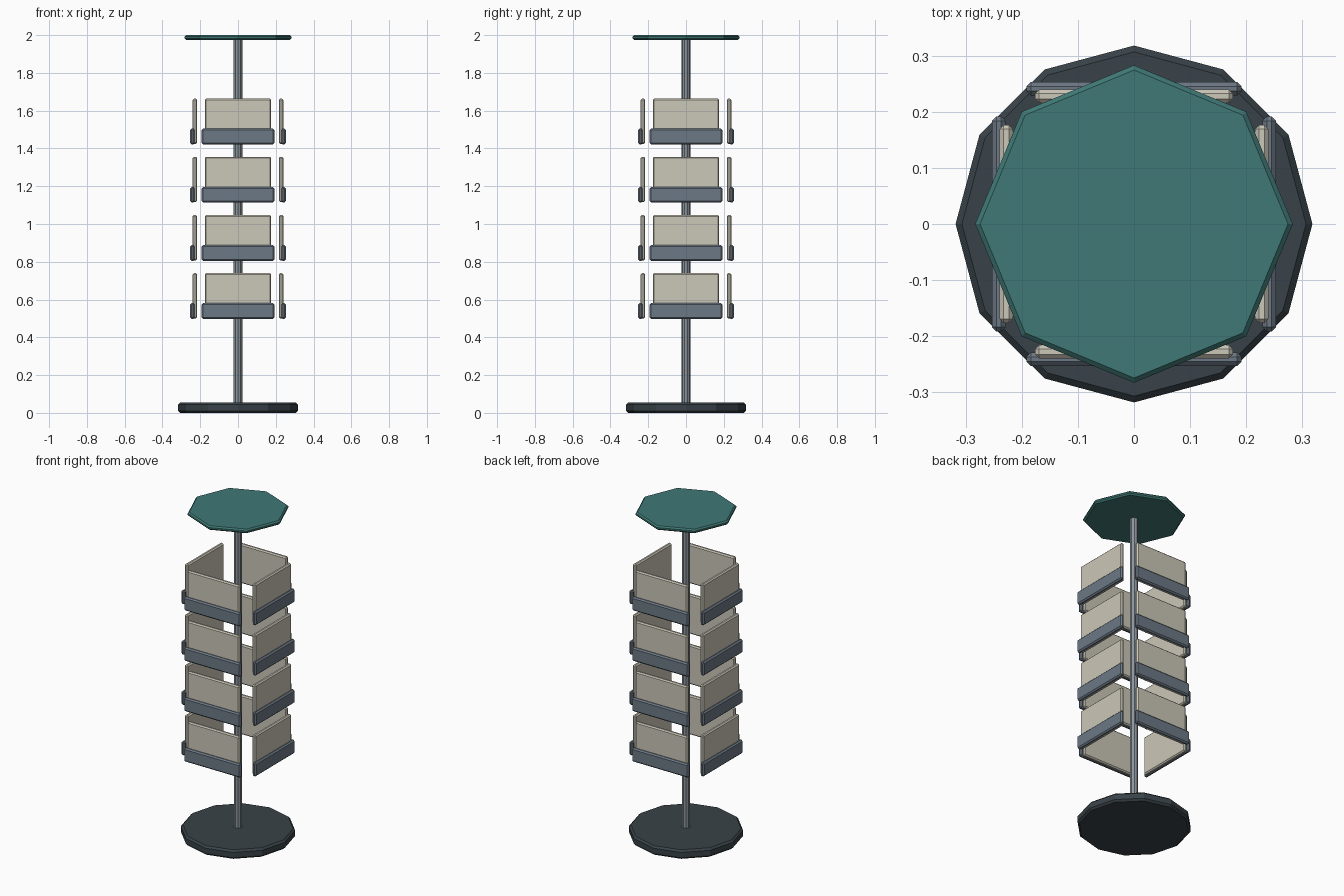
import bpy
import bmesh
from math import pi
from mathutils import Matrix, Vector

cube = bpy.data.objects.get("Cube")
if cube:
    bpy.data.objects.remove(cube, do_unlink=True)


def make_material(name, rgb):
    mat = bpy.data.materials.new(name)
    mat.use_nodes = True
    color = (*rgb, 1.0)
    mat.diffuse_color = color
    mat.node_tree.nodes["Principled BSDF"].inputs["Base Color"].default_value = color
    return mat


charcoal = make_material("charcoal", (0.04, 0.055, 0.065))
steel = make_material("steel grey", (0.26, 0.30, 0.33))
slate = make_material("slate blue", (0.15, 0.19, 0.235))
cream = make_material("cream card", (0.60, 0.57, 0.48))
teal = make_material("teal", (0.05, 0.19, 0.18))


def finish(name, bm, mat, bevel):
    mesh = bpy.data.meshes.new(name)
    bm.to_mesh(mesh)
    bm.free()
    mesh.materials.append(mat)
    obj = bpy.data.objects.new(name, mesh)
    bpy.context.collection.objects.link(obj)
    if bevel:
        mod = obj.modifiers.new("Chamfer", "BEVEL")
        mod.width = bevel
        mod.segments = 1
        mod.limit_method = "ANGLE"
        mod.angle_limit = pi / 3
    return obj


def disc(name, sides, radius, z0, z1, mat, bevel=0):
    bm = bmesh.new()
    bmesh.ops.create_cone(bm, cap_ends=True, segments=sides, radius1=radius,
                          radius2=radius, depth=z1 - z0,
                          matrix=Matrix.Translation((0, 0, (z0 + z1) / 2)))
    return finish(name, bm, mat, bevel)


def side_box(name, turn, width, near, far, z0, z1, mat, bevel):
    """Upright plate facing outwards, turned about the pole."""
    bm = bmesh.new()
    bmesh.ops.create_cube(bm, size=1)
    size = Vector((width, far - near, z1 - z0))
    bmesh.ops.scale(bm, vec=size, verts=bm.verts)
    bmesh.ops.translate(bm, vec=(0, -(near + far) / 2, (z0 + z1) / 2), verts=bm.verts)
    bmesh.ops.rotate(bm, cent=(0, 0, 0), matrix=Matrix.Rotation(turn, 3, "Z"), verts=bm.verts)
    return finish(name, bm, mat, bevel)


# Stand: base, pole and top sign
disc("base", 12, 0.318, 0, 0.055, charcoal, 0.011)
disc("pole", 10, 0.024, 0.045, 1.985, steel)
disc("top_sign", 8, 0.283, 1.975, 2.0, teal, 0.008)

# Four tiers of cards held in trays, one on each side
for tier in range(4):
    z = 0.497 + tier * 0.308
    for side, label in enumerate(("front", "left", "back", "right")):
        turn = side * pi / 2
        side_box(f"{label}_card_{tier + 1}", turn, 0.352, 0.216, 0.240,
                 z + 0.003, z + 0.243, cream, 0.007)
        side_box(f"{label}_tray_{tier + 1}", turn, 0.384, 0.229, 0.253,
                 z, z + 0.084, slate, 0.008)
